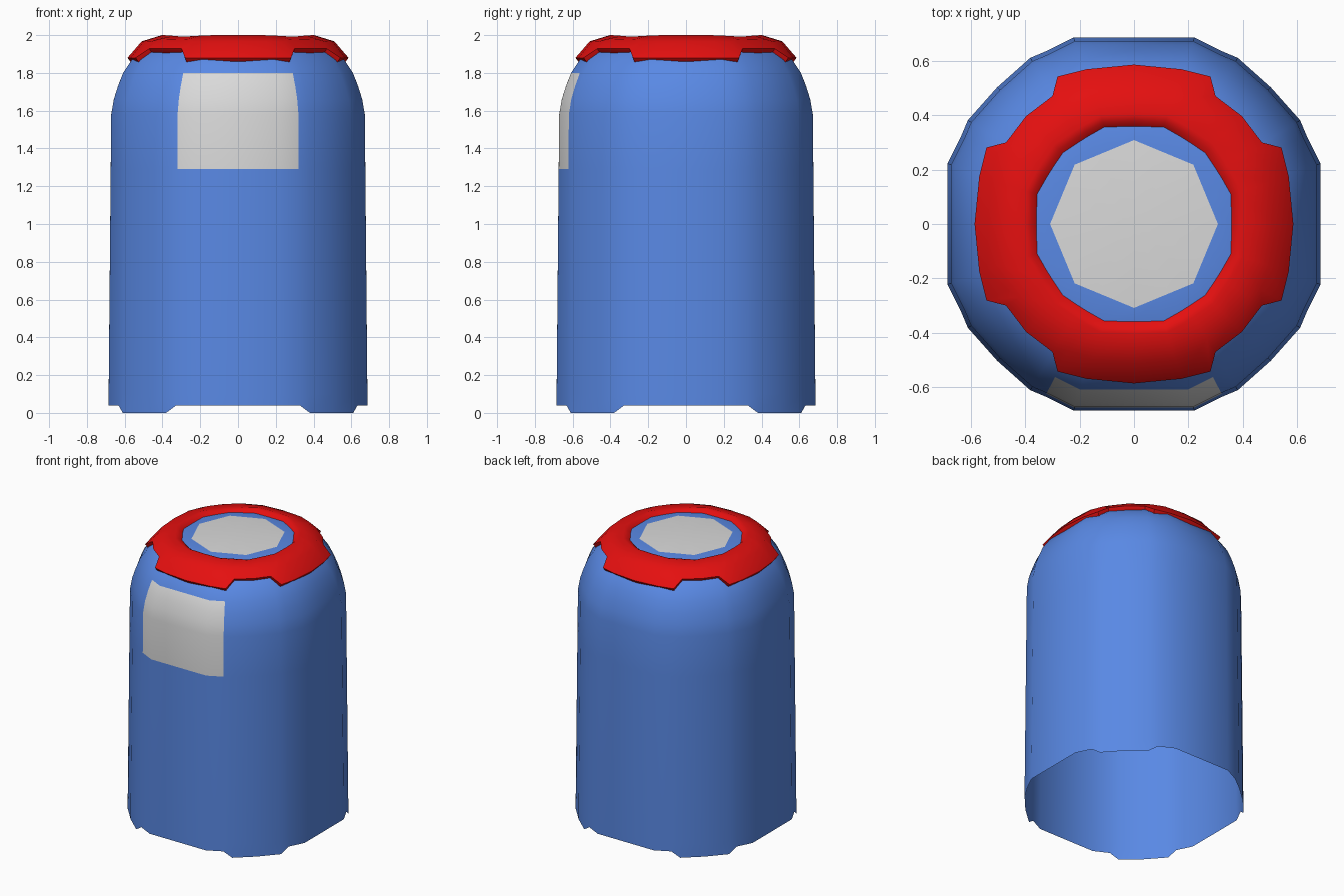
import bpy
from math import sin, cos, radians

if "Cube" in bpy.data.objects:
    bpy.data.objects.remove(bpy.data.objects["Cube"], do_unlink=True)


def material(name, rgb):
    m = bpy.data.materials.new(name)
    m.use_nodes = True
    m.diffuse_color = (*rgb, 1)
    m.node_tree.nodes["Principled BSDF"].inputs["Base Color"].default_value = (*rgb, 1)
    return m


BLUE = material("shell blue", (0.1, 0.25, 0.78))
RED = material("collar red", (0.78, 0.005, 0.005))
GREY = material("panel grey", (0.7, 0.7, 0.7))


def around(eighth):
    """Mirror (angle, ...) tuples covering 0-45 degrees around the full circle."""
    quarter = eighth + [(90 - e[0], *e[1:]) for e in eighth[-2:0:-1]]
    return [(90 * q + e[0], *e[1:]) for q in range(4) for e in quarter]


def polar(a, r, z):
    return (r * cos(radians(a)), r * sin(radians(a)), z)


def loft(name, rows, mats, cap=None, paint=None):
    """Skin closed rows of points; cap is an optional centre point."""
    n = len(rows[0])
    verts = [p for row in rows for p in row]
    faces, slots = [], []
    for i in range(len(rows) - 1):
        for j in range(n):
            k = (j + 1) % n
            faces.append((i * n + j, i * n + k, (i + 1) * n + k, (i + 1) * n + j))
            slots.append(paint(i, j) if paint else 0)
    if cap:
        verts.append(cap)
        base = (len(rows) - 1) * n
        for j in range(n):
            faces.append((base + j, base + (j + 1) % n, len(verts) - 1))
            slots.append(paint(len(rows) - 1, j) if paint else 0)
    mesh = bpy.data.meshes.new(name)
    mesh.from_pydata(verts, [], faces)
    for m in mats:
        mesh.materials.append(m)
    for f, s in zip(mesh.polygons, slots):
        f.material_index = s
    ob = bpy.data.objects.new(name, mesh)
    bpy.context.collection.objects.link(ob)
    bpy.ops.object.select_all(action="DESELECT")
    ob.select_set(True)
    bpy.context.view_layer.objects.active = ob
    bpy.ops.object.shade_smooth_by_angle(angle=radians(35))
    return ob


# Domed shell, open below, with four low feet on the diagonals
outline = around([(0, 0.685), (18, 0.72), (27.3, 0.712), (32, 0.719), (45, 0.71)])
profile = [(1, 0.1), (0.984, 1.29), (0.98, 1.58), (0.96, 1.66), (0.928, 1.73),
           (0.888, 1.8), (0.82, 1.87), (0.74, 1.92), (0.64, 1.955), (0.52, 1.975)]
PANEL_ROWS = range(2, 6)
feet = [polar(a, r, 0 if 31 < a % 90 < 59 else 0.04) for a, r in outline]
rows = [feet] + [[polar(a, r * s, z) for a, r in outline] for s, z in profile]
# Octagonal top plate outline
rows.append([polar(a, 0.308 * cos(radians(22.5)) / cos(radians(a % 45 - 22.5)), 1.982)
             for a, r in outline])


def shell_paint(i, j):
    mid = (outline[j][0] + outline[(j + 1) % len(outline)][0]) / 2
    on_front = i in PANEL_ROWS and 242 < mid < 298
    on_top = i == len(rows) - 1
    return 1 if on_front or on_top else 0


loft("shell", rows, [BLUE, GREY], cap=(0, 0, 1.988), paint=shell_paint)

# Notched collar: angle, inner radius, outer radius, outer height, crest height
collar = around([(0, 0.358, 0.585, 1.88, 2.0), (17, 0.371, 0.594, 1.88, 2.0),
                 (27.4, 0.362, 0.61, 1.88, 1.998), (32.5, 0.36, 0.557, 1.928, 1.996),
                 (45, 0.368, 0.56, 1.928, 1.992)])
loft("collar", [
    [polar(a, ro - 0.03, zo - 0.03) for a, ri, ro, zo, zc in collar],
    [polar(a, ro - 0.015, zo - 0.02) for a, ri, ro, zo, zc in collar],
    [polar(a, ro, zo) for a, ri, ro, zo, zc in collar],
    [polar(a, ro * 0.45 + ri * 0.55 + 0.05, zo * 0.3 + zc * 0.7 + 0.003)
     for a, ri, ro, zo, zc in collar],
    [polar(a, ri + 0.045, zc) for a, ri, ro, zo, zc in collar],
    [polar(a, ri + 0.02, zc - 0.006) for a, ri, ro, zo, zc in collar],
    [polar(a, ri, 1.974) for a, ri, ro, zo, zc in collar],
], [RED])
